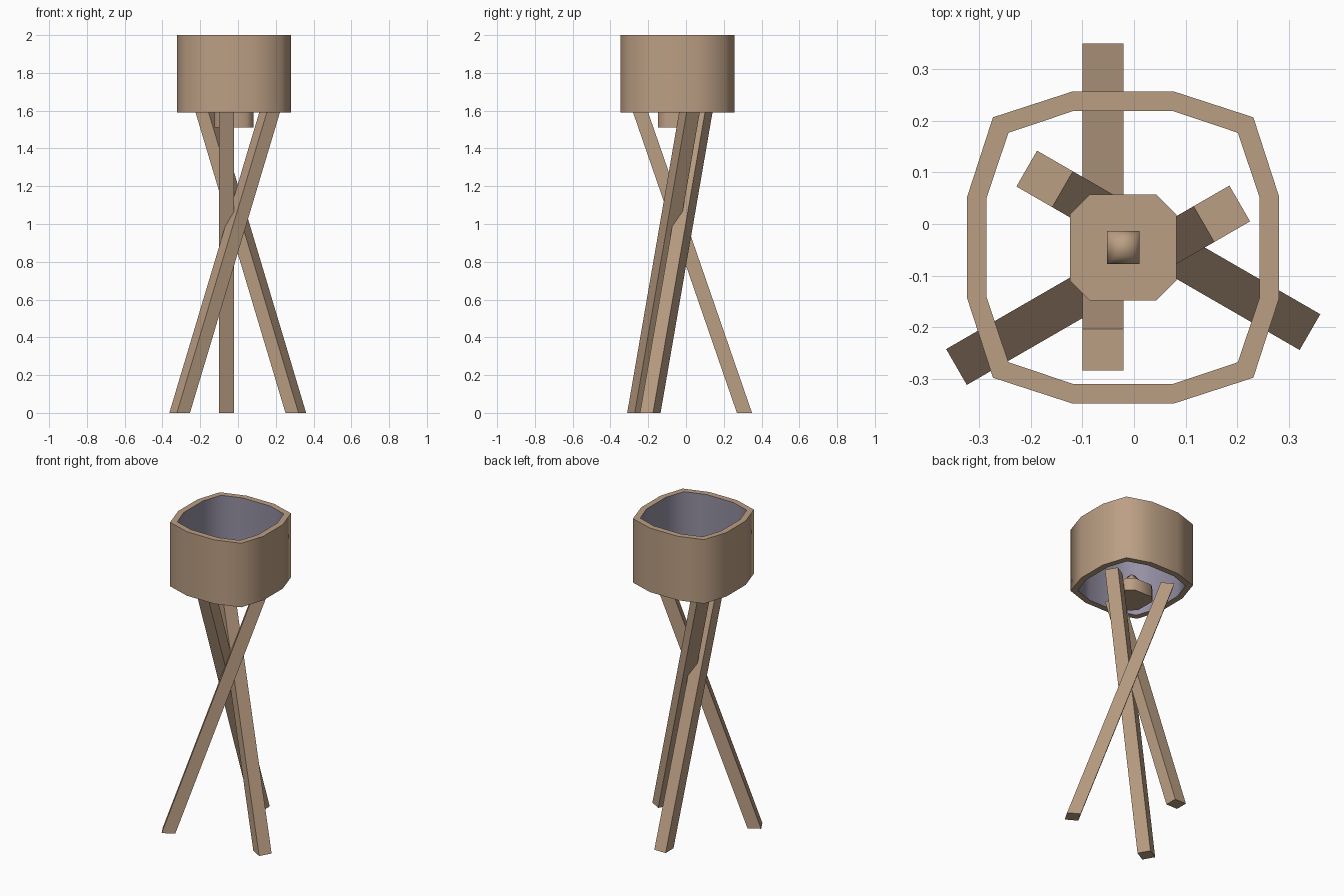
import bpy, bmesh, math
from mathutils import Vector, Matrix

cube = bpy.data.objects.get("Cube")
if cube:
    bpy.data.objects.remove(cube, do_unlink=True)

CENTRE = Vector((-0.021, -0.0455, 0))


def material(name, rgb):
    m = bpy.data.materials.new(name)
    m.use_nodes = True
    m.diffuse_color = (*rgb, 1)
    m.node_tree.nodes["Principled BSDF"].inputs["Base Color"].default_value = (*rgb, 1)
    return m


WOOD = material("light wood", (0.50, 0.345, 0.23))
LINING = material("grey lining", (0.30, 0.28, 0.37))


def finish(name, bm, mats, smooth_angle=None):
    mesh = bpy.data.meshes.new(name)
    bmesh.ops.recalc_face_normals(bm, faces=bm.faces)
    bm.to_mesh(mesh)
    bm.free()
    for m in mats:
        mesh.materials.append(m)
    if smooth_angle:
        mesh.shade_smooth()
        mesh.set_sharp_from_angle(angle=math.radians(smooth_angle))
    obj = bpy.data.objects.new(name, mesh)
    obj.location = CENTRE
    bpy.context.collection.objects.link(obj)
    return obj


def four_fold(points):
    """Repeat the points of one quarter outline around the axis."""
    return [Matrix.Rotation(math.pi / 2 * q, 2) @ Vector(p) for q in range(4) for p in points]


def ring(bm, outline, z, scale=1):
    return [bm.verts.new((p.x * scale, p.y * scale, z)) for p in outline]


def bridge(bm, a, b, mat=0):
    n = len(a)
    for i in range(n):
        j = (i + 1) % n
        bm.faces.new((a[i], a[j], b[j], b[i])).material_index = mat


def stack(name, levels, smooth_angle=None):
    """Closed solid lofted through (outline, z, scale) levels."""
    bm = bmesh.new()
    rings = [ring(bm, *level) for level in levels]
    for a, b in zip(rings, rings[1:]):
        bridge(bm, a, b)
    bm.faces.new(rings[0][::-1])
    bm.faces.new(rings[-1])
    return finish(name, bm, [WOOD], smooth_angle)


# Shade: open twelve-sided drum with a lined inside
outer = four_fold([(0.302, 0.098), (0.252, 0.252), (0.098, 0.302)])
inner = four_fold([(0.264, 0.097), (0.222, 0.222), (0.097, 0.264)])
bm = bmesh.new()
loops = [ring(bm, outer, 1.59), ring(bm, outer, 2.0), ring(bm, inner, 2.0), ring(bm, inner, 1.59)]
for i in range(4):
    bridge(bm, loops[i], loops[(i + 1) % 4], 1 if i == 2 else 0)
finish("shade", bm, [WOOD, LINING], 60)

# Bulb holder: chamfered block with a small domed knob
octagon = four_fold([(0.103, 0.064), (0.064, 0.103)])
stack("bulb_holder", [(octagon, 1.51, 1), (octagon, 1.59, 1)], 60)
square = four_fold([(0.0315, 0.0315)])
stack("bulb_knob", [(square, 1.58, 1), (square, 1.64, 1), (square, 1.67, 0.5)], 80)

# Legs: three leaning square posts, cut level at both ends
post = four_fold([(0.04, 0.04)])
for i, side in enumerate(("back", "right", "left")):
    foot, top = Vector((-0.039, 0.355)), Vector((-0.039, -0.198))
    leg = stack(side + "_leg", [([p + foot for p in post], 0, 1), ([p + top for p in post], 1.6, 1)])
    leg.rotation_euler.z = math.radians(120 * i)
